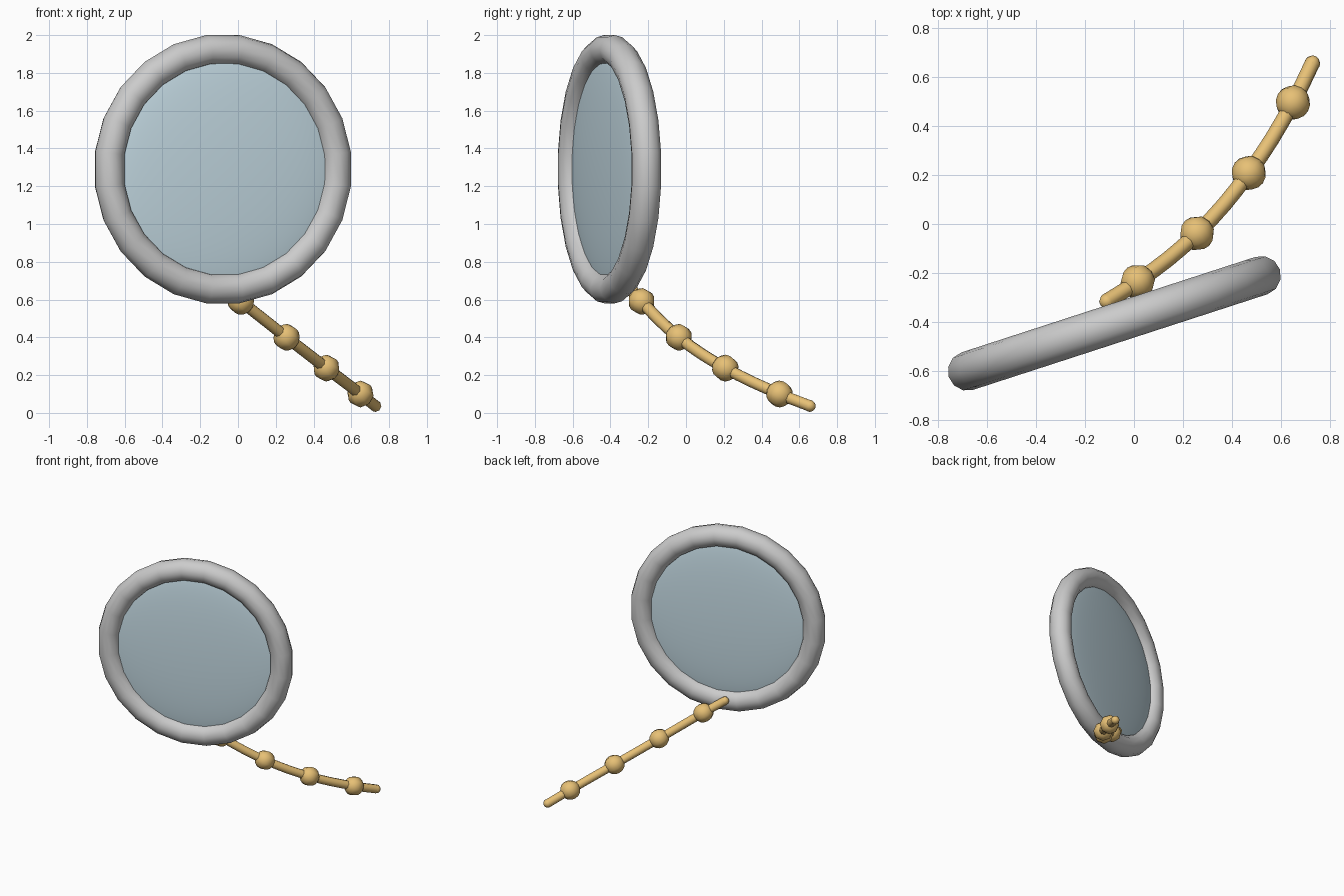
import bpy
from math import radians
from mathutils import Matrix, Vector

if "Cube" in bpy.data.objects:
    bpy.data.objects.remove(bpy.data.objects["Cube"])


def material(name, rgb):
    m = bpy.data.materials.new(name)
    m.diffuse_color = (*rgb, 1)
    m.use_nodes = True
    m.node_tree.nodes["Principled BSDF"].inputs["Base Color"].default_value = m.diffuse_color
    return m


amber = material("amber", (0.80, 0.53, 0.18))
pale_blue = material("pale_blue", (0.56, 0.71, 0.78))


def finish(name, mat=None, smooth=True):
    ob = bpy.context.object
    ob.name = name
    if mat:
        ob.data.materials.append(mat)
    if smooth:
        bpy.ops.object.shade_smooth()
    return ob


# Upright plane of the mirror, turned 18 degrees about the vertical
place = (Matrix.Translation((-0.08, -0.405, 1.29)) @ Matrix.Rotation(radians(18), 4, 'Z')
         @ Matrix.Rotation(radians(90), 4, 'X') @ Matrix.Rotation(radians(7.5), 4, 'Z'))

# Ring frame
bpy.ops.mesh.primitive_torus_add(major_segments=24, minor_segments=12,
                                 major_radius=0.636, minor_radius=0.08)
finish("ring_frame").matrix_world = place

# Slightly domed glass, its edge buried in the ring
bpy.ops.mesh.primitive_uv_sphere_add(segments=48, ring_count=24, radius=0.63)
finish("glass", pale_blue).matrix_world = place @ Matrix.Diagonal((1, 1, 0.095, 1))

# Bent handle rod: tip, four bead centres, tip
path = [(-0.11, -0.315, 0.685), (0.015, -0.235, 0.59), (0.257, -0.038, 0.40),
        (0.468, 0.208, 0.237), (0.648, 0.495, 0.10), (0.727, 0.655, 0.037)]
curve = bpy.data.curves.new("handle_rod", 'CURVE')
curve.dimensions = '3D'
curve.bevel_depth = 0.032
curve.bevel_resolution = 2
curve.resolution_u = 4
spline = curve.splines.new('BEZIER')
spline.bezier_points.add(len(path) - 1)
for bp, co in zip(spline.bezier_points, path):
    bp.co = co
    bp.handle_left_type = bp.handle_right_type = 'AUTO'
rod = bpy.data.objects.new("handle_rod", curve)
bpy.context.collection.objects.link(rod)
bpy.ops.object.select_all(action='DESELECT')
rod.select_set(True)
bpy.context.view_layer.objects.active = rod
bpy.ops.object.convert(target='MESH')
finish("handle_rod", amber)

# Beads along the rod and rounded tips at its ends
for i, p in enumerate(path):
    tip = i in (0, len(path) - 1)
    a, b = path[max(i - 1, 0)], path[min(i + 1, len(path) - 1)]
    along = (Vector(b) - Vector(a)).to_track_quat('Z', 'Y').to_euler()
    bpy.ops.mesh.primitive_uv_sphere_add(segments=8, ring_count=8, location=p, rotation=along,
                                         radius=0.032 if tip else 0.071)
    finish("handle_tip" if tip else "handle_bead", amber)
